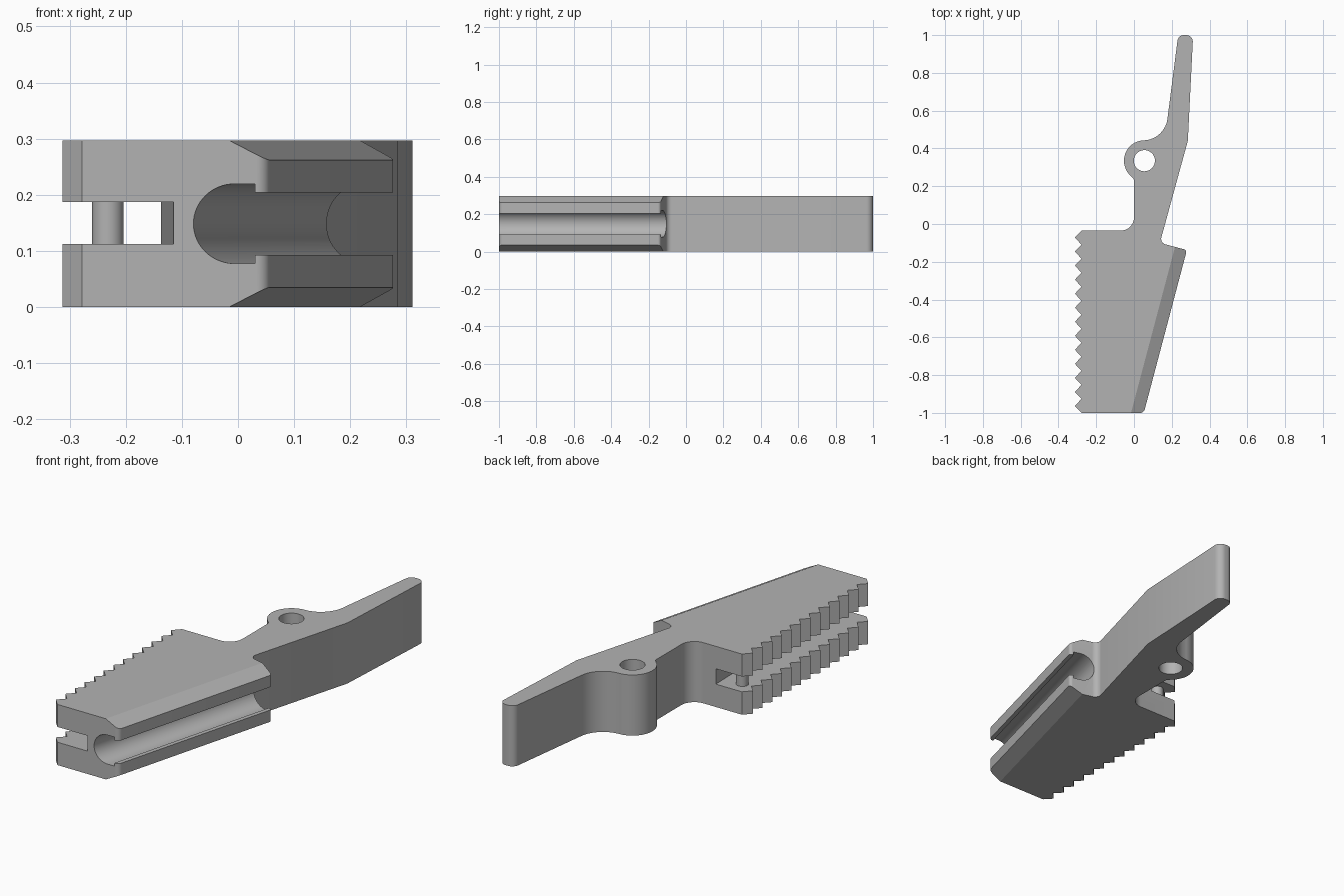
import bpy, bmesh, math
from mathutils import Vector

cube = bpy.data.objects.get("Cube")
if cube:
    bpy.data.objects.remove(cube, do_unlink=True)

HEIGHT, MID = 0.297, 0.1485
SLANT = 0.265  # sideways shift of the slanted edge per unit of length

grey = bpy.data.materials.new("plain grey")
grey.use_nodes = True
colour = (0.45, 0.45, 0.45, 1)
grey.diffuse_color = colour
grey.node_tree.nodes["Principled BSDF"].inputs["Base Color"].default_value = colour


def arc(cx, cy, r, a0, a1, n, stretch=1):
    angles = [math.radians(a0 + (a1 - a0) * i / n) for i in range(n + 1)]
    return [(cx + stretch * r * math.cos(a), cy + r * math.sin(a)) for a in angles]


def round_corners(corners, n=10):
    """Fillet each (x, y, radius) corner of a closed outline."""
    result = []
    for i, (x, y, r) in enumerate(corners):
        p = Vector((x, y))
        if not r:
            result.append((x, y))
            continue
        a = (Vector(corners[i - 1][:2]) - p).normalized()
        b = (Vector(corners[(i + 1) % len(corners)][:2]) - p).normalized()
        half = a.angle(b) / 2
        centre = p + (a + b).normalized() * (r / math.sin(half))
        start = p + a * (r / math.tan(half)) - centre
        end = p + b * (r / math.tan(half)) - centre
        for k in range(n + 1):
            t = k / n
            total = math.pi - 2 * half
            d = (start * math.sin((1 - t) * total) + end * math.sin(t * total)) / math.sin(total)
            result.append(tuple(centre + d))
    return result


def solid(name, bottom, shift):
    """Extrude a flat loop of points by a vector."""
    bm = bmesh.new()
    face = bm.faces.new([bm.verts.new(p) for p in bottom])
    extruded = bmesh.ops.extrude_face_region(bm, geom=[face])["geom"]
    moved = [v for v in extruded if isinstance(v, bmesh.types.BMVert)]
    bmesh.ops.translate(bm, verts=moved, vec=shift)
    bmesh.ops.recalc_face_normals(bm, faces=bm.faces)
    mesh = bpy.data.meshes.new(name)
    bm.to_mesh(mesh)
    bm.free()
    mesh.materials.append(grey)
    obj = bpy.data.objects.new(name, mesh)
    bpy.context.collection.objects.link(obj)
    return obj


def upright(name, outline, z0, z1):
    return solid(name, [(x, y, z0) for x, y in outline], (0, 0, z1 - z0))


def slanted(name, profile, y0=-1.1, y1=0.1):
    """Sweep an x-z section, given at the front end, along the slanted edge."""
    return solid(name, [(x + SLANT * (y0 + 1), y0, z) for x, z in profile],
                 (SLANT * (y1 - y0), y1 - y0, 0))


# Outline: teeth up the left side, then the back, eye, lever and notch
TEETH, ROOT, TIP, BACK = 13, -0.278, -0.313, -0.035
pitch = (1 + BACK) / TEETH
outline = []
for i in range(TEETH):
    outline += [(ROOT, -1 + i * pitch, 0), (TIP, -1 + (i + 0.5) * pitch, 0)]
outline += [(ROOT, BACK, 0), (0, BACK, 0.07), (0, 0.237, 0.02)]
outline += [(x, y, 0) for x, y in arc(0.055, 0.335, 0.108, 225, 90, 24)]
outline += [(0.163, 0.447, 0.13), (0.234, 1, 0.034), (0.313, 1, 0.034),
            (0.285, 0.44, 0), (0.137, -0.1, 0.03), (0.28, -0.138, 0.015),
            (0.052, -1, 0.025)]
body = upright("lever_body", round_corners(outline), 0, HEIGHT)

# Cutters: pivot hole, toothed side slot, keyhole channel, two chamfers
cutters = [
    upright("pivot_hole_cutter", arc(0.055, 0.335, 0.056, 0, 352.5, 47), -0.1, 0.4),
    upright("side_slot_cutter",
            [(-0.4, -1.1), (-0.113, -1.1), (-0.139, 0.05), (-0.4, 0.05)], 0.112, 0.187),
    slanted("channel_cutter",
            arc(-0.006, MID, 0.071, 90, 270, 32, 1.035)
            + [(0.03, MID - 0.071), (0.03, MID - 0.056), (0.2, MID - 0.056),
               (0.2, MID + 0.056), (0.03, MID + 0.056), (0.03, MID + 0.071)]),
]
chamfer = [(-0.035, 0.307), (0.075, 0.25), (0.075, 0.307)]
cutters.append(slanted("upper_chamfer_cutter", chamfer))
cutters.append(slanted("lower_chamfer_cutter", [(x, HEIGHT - z) for x, z in chamfer]))

for cutter in cutters:
    cutter.hide_render = True
    mod = body.modifiers.new(cutter.name, 'BOOLEAN')
    mod.operation, mod.solver, mod.object = 'DIFFERENCE', 'EXACT', cutter

bpy.context.view_layer.update()
cut_mesh = bpy.data.meshes.new_from_object(
    body.evaluated_get(bpy.context.evaluated_depsgraph_get()))
body.modifiers.clear()
body.data = cut_mesh
for cutter in cutters:
    bpy.data.objects.remove(cutter, do_unlink=True)

# Pin bridging the side slot
pin = upright("slot_pin", arc(-0.232, -0.105, 0.028, 0, 348.75, 31), 0.105, 0.194)

# Smooth curved walls, keep hard edges
bpy.ops.object.select_all(action='DESELECT')
for obj in (body, pin):
    obj.select_set(True)
bpy.context.view_layer.objects.active = body
bpy.ops.object.shade_smooth_by_angle(angle=math.radians(25))
